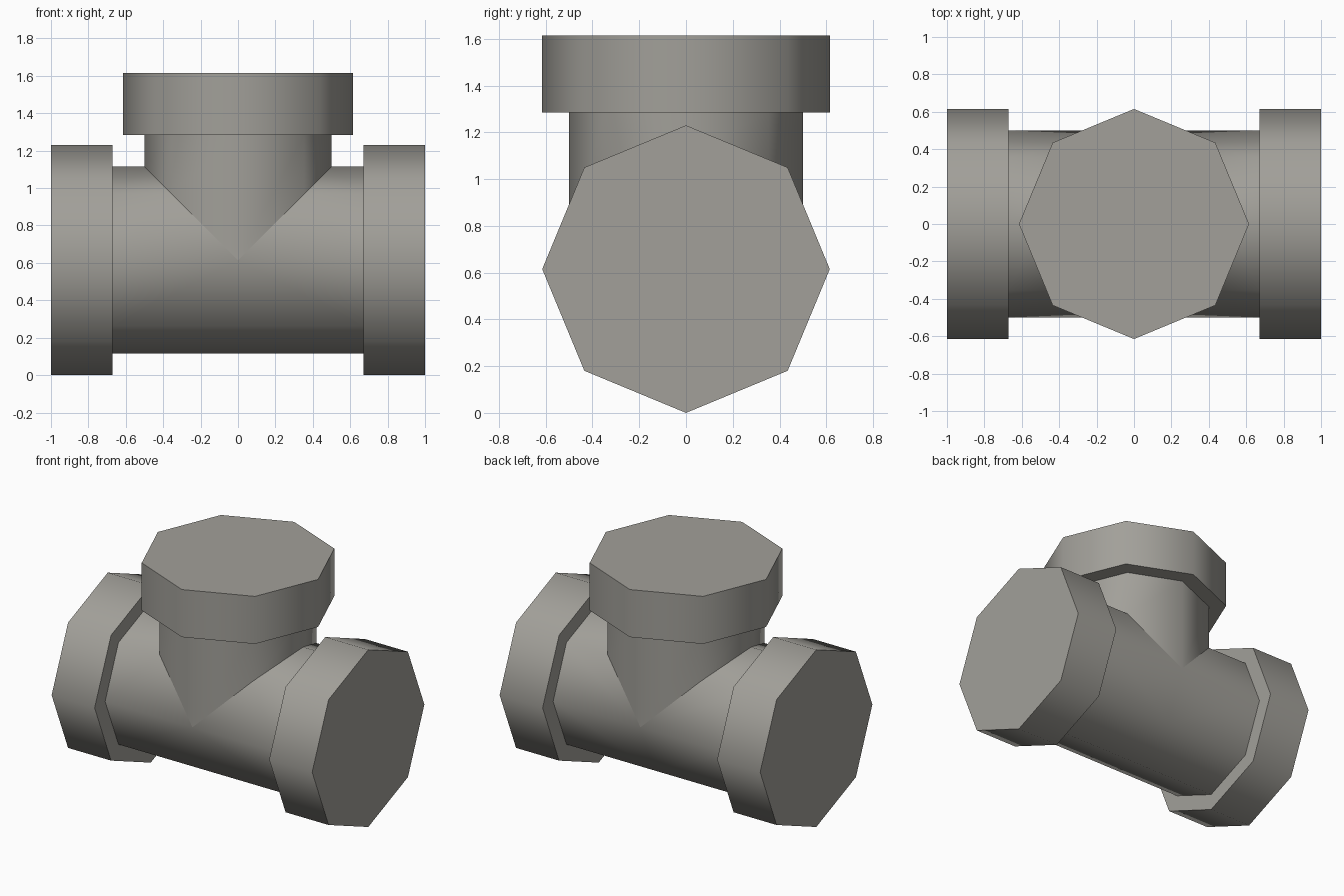
import bpy, bmesh, math
from mathutils import Vector, Matrix

if "Cube" in bpy.data.objects:
    bpy.data.objects.remove(bpy.data.objects["Cube"])

R_PIPE, R_COLLAR, N = 0.5, 0.615, 8
AXIS_Z = R_COLLAR            # height of the main pipe axis
STEP, END = 0.67, 1.0        # collar start and end, measured from the joint

grey = bpy.data.materials.new("warm grey")
grey.diffuse_color = (0.36, 0.35, 0.32, 1)
grey.use_nodes = True
grey.node_tree.nodes["Principled BSDF"].inputs["Base Color"].default_value = grey.diffuse_color


def finish(name, bm):
    """Turn a bmesh into a smooth-sided object with crisp rims."""
    bmesh.ops.remove_doubles(bm, verts=bm.verts, dist=1e-4)
    bmesh.ops.recalc_face_normals(bm, faces=bm.faces)
    for f in bm.faces:
        f.smooth = True
    for e in bm.edges:
        if len(e.link_faces) == 2 and e.calc_face_angle() > math.radians(50):
            e.smooth = False
        # mitred seam between branch and main pipe
        a, b = (v.co for v in e.verts)
        if name == "tee_pipe" and all(
                abs(abs(p.x) - (p.z - AXIS_Z)) < 1e-3 for p in (a, b)):
            e.smooth = False
    me = bpy.data.meshes.new(name)
    bm.to_mesh(me)
    bm.free()
    me.materials.append(grey)
    ob = bpy.data.objects.new(name, me)
    bpy.context.collection.objects.link(ob)


def bridge(bm, ring_a, ring_b):
    a = [bm.verts.new(p) for p in ring_a]
    b = [bm.verts.new(p) for p in ring_b]
    for i in range(N):
        j = (i + 1) % N
        bm.faces.new((a[i], a[j], b[j], b[i]))


circle = [(R_PIPE * math.cos(i * math.tau / N), R_PIPE * math.sin(i * math.tau / N))
          for i in range(N)]

# pipe body: two mitred side arms and the upright branch
bm = bmesh.new()
for s in (-1, 1):
    bridge(bm, [Vector((s * max(h, 0), y, AXIS_Z + h)) for y, h in circle],
           [Vector((s * STEP, y, AXIS_Z + h)) for y, h in circle])
bridge(bm, [Vector((x, y, AXIS_Z + abs(x))) for x, y in circle],
       [Vector((x, y, AXIS_Z + STEP)) for x, y in circle])
finish("tee_pipe", bm)

# closed octagonal collars on the three ends
for name, d in (("left_collar", (-1, 0, 0)), ("right_collar", (1, 0, 0)),
                ("top_collar", (0, 0, 1))):
    bm = bmesh.new()
    d = Vector(d)
    turn = Matrix.Rotation(math.pi / 2 * d.x, 4, 'Y')
    move = Matrix.Translation(Vector((0, 0, AXIS_Z)) + d * (STEP + END) / 2)
    bmesh.ops.create_cone(bm, cap_ends=True, segments=N, radius1=R_COLLAR,
                          radius2=R_COLLAR, depth=END - STEP, matrix=move @ turn)
    finish(name, bm)
